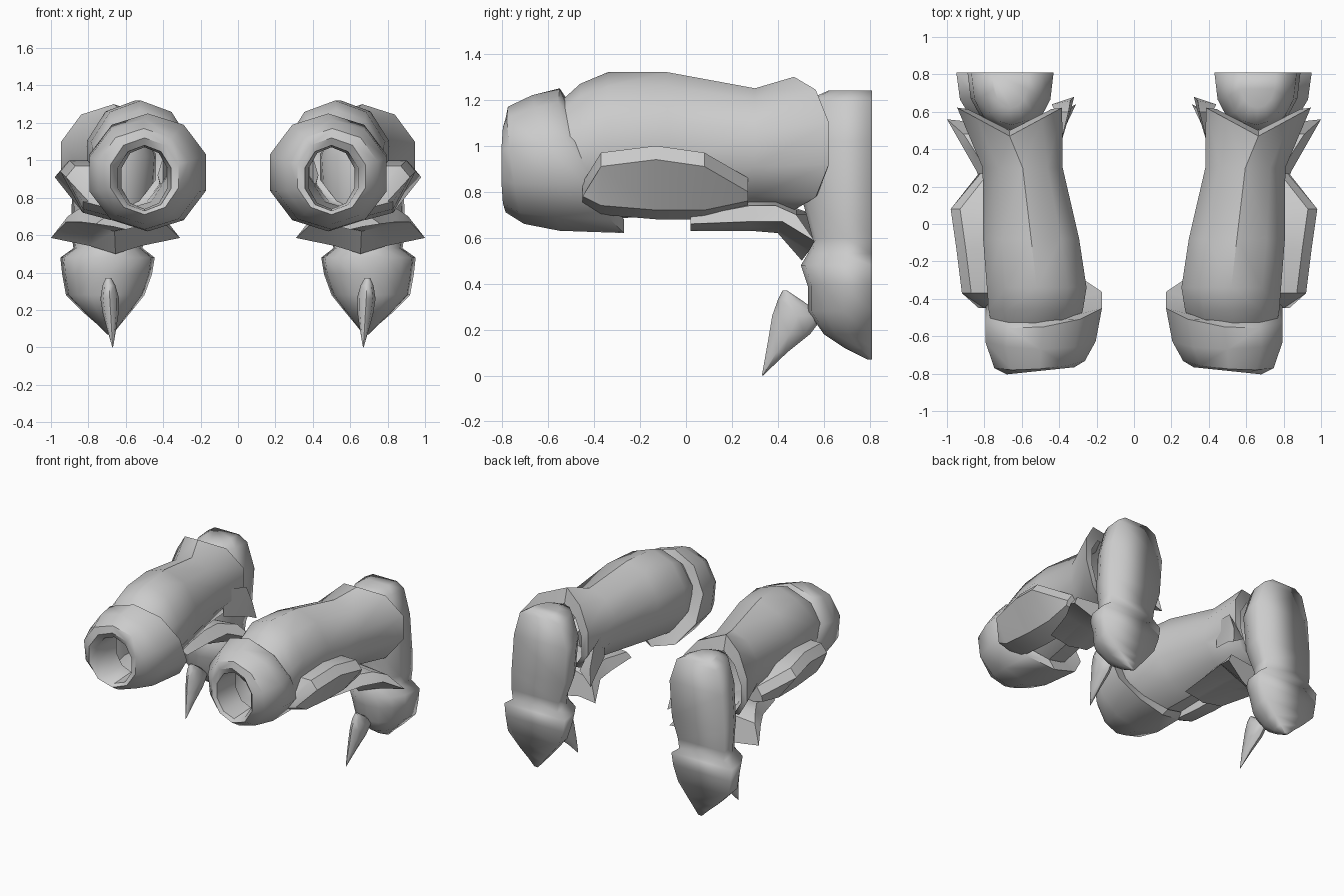
import bpy, bmesh
from math import sin, cos, pi, radians

if "Cube" in bpy.data.objects:
    bpy.data.objects.remove(bpy.data.objects["Cube"])


def loft(name, rings, closed=True, cap_start=False, cap_end=False, angle=40):
    """Skin a list of equal-length point rings and mirror the part across x = 0."""
    bm = bmesh.new()
    rows = [[bm.verts.new(p) for p in r] for r in rings]
    n = len(rows[0])
    for a, b in zip(rows, rows[1:]):
        for i in range(n if closed else n - 1):
            j = (i + 1) % n
            bm.faces.new((a[i], a[j], b[j], b[i]))
    if cap_start:
        bm.faces.new(rows[0])
    if cap_end:
        bm.faces.new(rows[-1])
    bmesh.ops.remove_doubles(bm, verts=bm.verts, dist=0.0005)
    bmesh.ops.recalc_face_normals(bm, faces=bm.faces)
    me = bpy.data.meshes.new(name)
    bm.to_mesh(me)
    bm.free()
    ob = bpy.data.objects.new(name, me)
    bpy.context.collection.objects.link(ob)
    bpy.ops.object.select_all(action='DESELECT')
    ob.select_set(True)
    bpy.context.view_layer.objects.active = ob
    bpy.ops.object.shade_smooth_by_angle(angle=radians(angle))
    m = ob.modifiers.new("Mirror", 'MIRROR')
    m.use_mirror_merge = False
    return ob


def oval(x0, x1, z0, z1, yf, n=10):
    """Ring around the y axis; yf(c, s) gives the y of each point."""
    pts = []
    for i in range(n):
        c, s = cos(2 * pi * i / n + pi / 2), sin(2 * pi * i / n + pi / 2)
        pts.append(((x0 + x1) / 2 + (x1 - x0) / 2 * c, yf(c, s),
                    (z0 + z1) / 2 + (z1 - z0) / 2 * s))
    return pts


# forearm barrel, ending in a flared V-shaped sleeve mouth
loft("forearm_barrel", [
    oval(.30, .77, .68, 1.18, lambda c, s: -.56),
    oval(.26, .79, .68, 1.27, lambda c, s: -.46),
    oval(.24, .80, .68, 1.32, lambda c, s: -.34),
    oval(.28, .82, .70, 1.32, lambda c, s: -.08),
    oval(.37, .82, .73, 1.25, lambda c, s: .30),
    oval(.37, .96, .72, 1.30, lambda c, s: .47 + .16 * abs(c)),
    oval(.43, .90, .74, 1.19, lambda c, s: .50 + .12 * abs(c)),
])

# front collar with round opening
back = lambda c, s: -.46 - .04 * c + (.19 * -s if s < 0 else -.09 * s)
loft("front_collar", [
    oval(.28, .78, .68, 1.19, lambda c, s: -.45 + .18 * max(0, -s) - .07 * max(0, s)),
    oval(.155, .81, .62, 1.25, back),
    oval(.19, .81, .63, 1.22, lambda c, s: -.61 - .06 * s),
    oval(.25, .76, .66, 1.17, lambda c, s: -.74 - .035 * s - .02 * c),
    oval(.31, .69, .71, 1.12, lambda c, s: -.785 - .02 * c),
    oval(.35, .65, .73, 1.08, lambda c, s: -.76),
    oval(.37, .63, .74, 1.07, lambda c, s: -.56),
])

# angular guard on the outer side
fin = []
for y, x, zt, zl in ((-.45, .80, .84, .78), (-.37, .92, .97, .74), (-.13, .95, 1.0, .72),
                     (.08, .98, .97, .72), (.27, .82, .86, .76)):
    fin.append([(.72, y, zt), (max(.78, x - .05), y, zt), (x, y, zt - .06),
                (.83, y, zl), (.68, y, zl - .04)])
loft("side_guard", fin, cap_start=True, cap_end=True, angle=30)

# flared guard below the elbow
wing = []
for y, x0, x1, zs, zc, zt, skew in ((.02, .44, .76, .66, .63, .69, 0),
                                    (.28, .42, .84, .67, .63, .74, 0),
                                    (.42, .40, .92, .67, .62, .74, .03),
                                    (.56, .31, 1.0, .585, .50, .70, .08)):
    xm = (x0 + x1) / 2
    w = x1 - x0
    wing.append([(x0, y + skew, zs), (xm - .2 * w, y - skew * .3, (zs + zc) / 2),
                 (xm, y - skew * .7, zc), (xm + .2 * w, y - skew * .3, (zs + zc) / 2),
                 (x1, y, zs), (x1 - .13 * w, y - skew, zt),
                 (xm, y - skew, zt + .02), (x0 + .13 * w, y, zt)])
loft("elbow_guard", wing, cap_start=True, cap_end=True, angle=35)

# inner flare beside the sleeve mouth
loft("inner_flare", [
    [(.40, .40, .82), (.40, .40, 1.02), (.43, .42, .92)],
    [(.34, .60, .76), (.35, .60, .98), (.42, .60, .88)],
    [(.32, .68, .72), (.34, .66, .84), (.44, .64, .80)],
], cap_start=True, cap_end=True)

# upright limb, flat at the back
limb = []
for z, x0, x1, yf in ((1.24, .56, .76, .62), (1.20, .49, .82, .53), (1.02, .43, .87, .50),
                      (.75, .45, .89, .51), (.60, .50, .89, .55), (.53, .51, .88, .53),
                      (.48, .445, .95, .50), (.39, .46, .94, .53), (.28, .50, .92, .53),
                      (.18, .58, .82, .60), (.12, .63, .75, .69), (.07, .67, .70, .79)):
    row = []
    for i in range(9):
        c, s = -cos(pi * i / 8), sin(pi * i / 8)
        row.append(((x0 + x1) / 2 + (x1 - x0) / 2 * c, .81 - (.81 - yf) * s ** .8 if s > 1e-6 else .81, z))
    limb.append(row)
loft("upright_limb", limb, cap_start=True, cap_end=True, angle=100)

# hooked spike
spike = []
for z, y0, y1, w in ((.37, .42, .44, .015), (.33, .40, .50, .035), (.26, .375, .60, .05),
                     (.18, .362, .54, .042), (.10, .348, .44, .025), (.0, .33, .335, .002)):
    ym, h = (y0 + y1) / 2, (y1 - y0) / 2
    xc = .67 + .06 * z
    spike.append([(xc + w * cos(pi * i / 4), ym + h * sin(pi * i / 4), z) for i in range(8)])
loft("spike", spike, cap_start=True, cap_end=True, angle=50)
